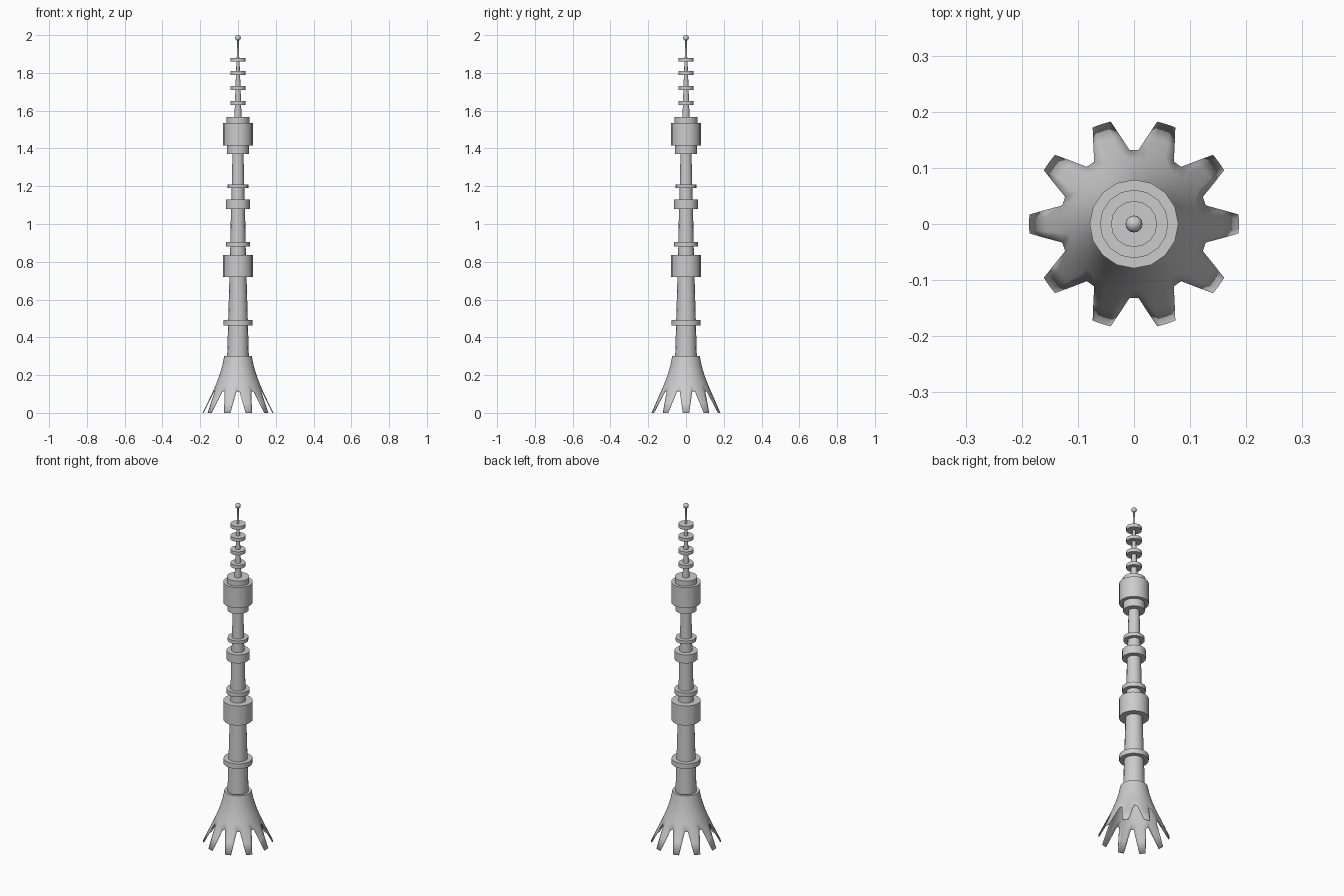
import bpy, bmesh
from math import sin, cos, radians

if "Cube" in bpy.data.objects:
    bpy.data.objects.remove(bpy.data.objects["Cube"])

concrete = bpy.data.materials.new("light_grey")
concrete.use_nodes = True
GREY = (0.6, 0.6, 0.6, 1)
concrete.diffuse_color = GREY
concrete.node_tree.nodes["Principled BSDF"].inputs["Base Color"].default_value = GREY


def finish(obj, angle=40):
    obj.data.materials.append(concrete)
    bpy.ops.object.select_all(action='DESELECT')
    obj.select_set(True)
    bpy.context.view_layer.objects.active = obj
    bpy.ops.object.shade_smooth_by_angle(angle=radians(angle))


def column(name, z0, z1, r0, r1=None, sides=16):
    """Closed, optionally tapered, upright cylinder."""
    r1 = r0 if r1 is None else r1
    bpy.ops.mesh.primitive_cone_add(vertices=sides, radius1=r0, radius2=r1,
                                    depth=z1 - z0, location=(0, 0, (z0 + z1) / 2))
    obj = bpy.context.object
    obj.name = name
    finish(obj)


# Flared base: full rings above, splitting into ten tapering legs below
def flared_base():
    legs = 10
    wide = 14.5  # half angle of a leg where the notches begin
    rows = [(0.3, 0.05, wide), (0.3, 0.073, wide), (0.25, 0.083, wide),
            (0.2, 0.098, wide), (0.15, 0.117, wide), (0.115, 0.132, wide),
            (0.06, 0.158, 9.3), (0, 0.187, 5.2)]
    bm = bmesh.new()
    grid = []
    for z, r, half in rows:
        ring = []
        for leg in range(legs):
            for f in (-1, -0.5, 0, 0.5, 1):
                a = radians(leg * 360 / legs + f * half)
                ring.append(bm.verts.new((r * cos(a), r * sin(a), z)))
        grid.append(ring)
    n = len(grid[0])
    for i in range(len(rows) - 1):
        for j in range(n):
            in_notch = j % 5 == 4 and rows[i + 1][2] < wide
            if not in_notch:
                k = (j + 1) % n
                bm.faces.new((grid[i][j], grid[i + 1][j], grid[i + 1][k], grid[i][k]))
    bmesh.ops.recalc_face_normals(bm, faces=bm.faces)
    mesh = bpy.data.meshes.new("flared_base")
    bm.to_mesh(mesh)
    bm.free()
    obj = bpy.data.objects.new("flared_base", mesh)
    bpy.context.collection.objects.link(obj)
    finish(obj)
    shell = obj.modifiers.new("shell", 'SOLIDIFY')
    shell.thickness = 0.003
    shell.offset = -1


flared_base()

# Tapering shaft
column("lower_shaft", 0.28, 0.73, 0.058, 0.045)
column("middle_shaft", 0.82, 1.09, 0.042, 0.037)
column("upper_shaft", 1.12, 1.38, 0.035, 0.029)

# Rings and drums around the shaft
column("lower_ring", 0.462, 0.492, 0.078)
column("lower_drum", 0.72, 0.835, 0.079)
column("drum_ring", 0.88, 0.905, 0.063)
column("middle_collar", 1.08, 1.13, 0.063)
column("upper_ring", 1.19, 1.21, 0.056)

# Observation head
column("head_base", 1.37, 1.416, 0.058)
column("head_drum", 1.415, 1.536, 0.079)
column("head_cap", 1.535, 1.566, 0.061)

# Antenna, thinning at each disc
for i, (z0, z1, r) in enumerate([(1.56, 1.64, 0.019), (1.64, 1.72, 0.016),
                                 (1.72, 1.8, 0.013), (1.8, 1.87, 0.01)]):
    column(f"antenna_section_{i + 1}", z0, z1, r, r * 0.85)
    column(f"antenna_disc_{i + 1}", z1 - 0.01, z1 + 0.01, 0.041)
column("antenna_tip", 1.87, 1.98, 0.007, 0.004)

bpy.ops.mesh.primitive_uv_sphere_add(segments=16, ring_count=10, radius=0.015,
                                     location=(0, 0, 1.985))
bpy.context.object.name = "antenna_ball"
finish(bpy.context.object, 60)
